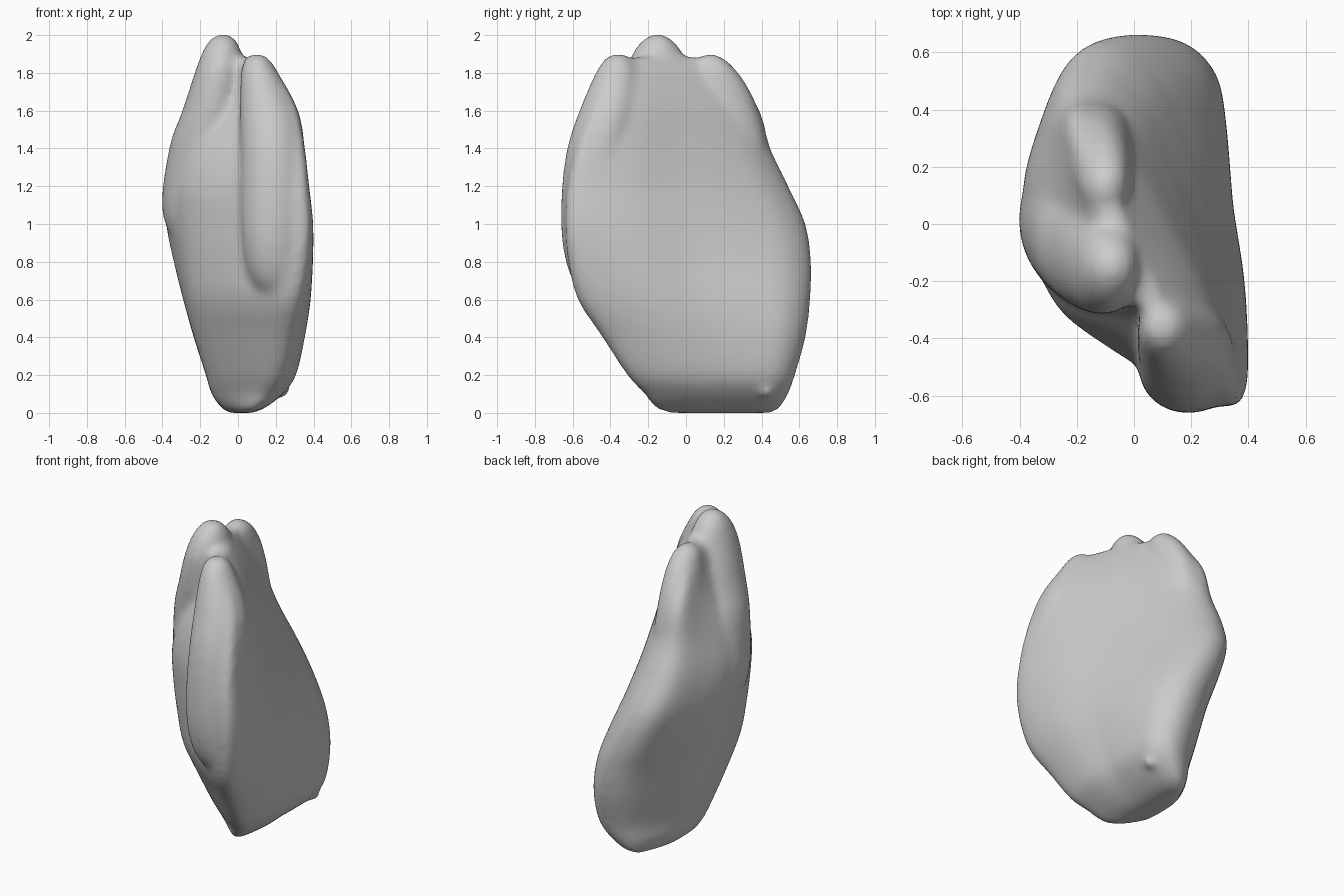
import bpy, bmesh, math
from mathutils import Vector


def spline(pts, steps, closed=False):
    """Catmull-Rom through tuples of any length."""
    n, out = len(pts), []
    get = (lambda i: pts[i % n]) if closed else (lambda i: pts[max(0, min(n - 1, i))])
    for i in range(n if closed else n - 1):
        for s in range(steps):
            t = s / steps
            out.append([0.5 * (2 * b + (c - a) * t + (2 * a - 5 * b + 4 * c - d) * t * t
                               + (3 * b - a - 3 * c + d) * t ** 3)
                        for a, b, c, d in zip(get(i - 1), get(i), get(i + 1), get(i + 2))])
    if not closed:
        out.append(list(pts[-1]))
    return out


def loft(bm, rings):
    rows = [[bm.verts.new(p) for p in r] for r in rings]
    n = len(rows[0])
    for a, b in zip(rows, rows[1:]):
        for i in range(n):
            j = (i + 1) % n
            bm.faces.new((a[i], a[j], b[j], b[i]))
    bm.faces.new(rows[0][::-1])
    bm.faces.new(rows[-1])


def slab_ring(z, a, b, c, d, k):
    """Outline fitted to one level; the back is fuller lower down."""
    full = 0.3 * max(0, 1 - z)
    return [((a + b) / 2 + u * (1 + full * max(0, v)) * (b - a) / 2 + k * v,
             (c + d) / 2 + v * (d - c) / 2, z) for u, v in outline]


bm = bmesh.new()

# main slab: one unit outline fitted to each level
outline = spline([(0.45, -1), (0.78, -0.92), (0.98, -0.45), (0.95, 0), (0.86, 0.5), (0.72, 0.82),
                  (0.38, 1), (-0.08, 0.93), (-0.54, 0.6), (-0.92, 0.22), (-1, -0.15),
                  (-0.9, -0.45), (-0.5, -0.67), (-0.12, -0.82)], 4, True)
# z, x min, x max, y min, y max, shear
levels = spline([(0.0, -0.05, 0.08, -0.10, 0.46, 0), (0.03, -0.09, 0.15, -0.17, 0.50, 0),
                 (0.1, -0.14, 0.24, -0.22, 0.54, 0), (0.2, -0.17, 0.31, -0.31, 0.575, 0),
                 (0.4, -0.235, 0.35, -0.44, 0.63, -0.02), (0.6, -0.29, 0.365, -0.57, 0.655, -0.06),
                 (0.8, -0.335, 0.345, -0.62, 0.66, -0.12), (1.0, -0.37, 0.31, -0.635, 0.63, -0.17),
                 (1.2, -0.37, 0.27, -0.625, 0.54, -0.19), (1.4, -0.31, 0.23, -0.58, 0.445, -0.20),
                 (1.6, -0.21, 0.165, -0.50, 0.39, -0.21), (1.75, -0.15, 0.10, -0.44, 0.285, -0.18),
                 (1.85, -0.11, 0.045, -0.39, 0.19, -0.13), (1.885, -0.06, 0.02, -0.32, 0.11, -0.09)], 4)
loft(bm, [slab_ring(*level) for level in levels])

# raised lobes: z, centre x, centre y, radius x, radius y
lobes = [
    # front lobe
    [(0.54, 0.23, -0.44, 0.03, 0.03), (0.7, 0.2, -0.49, 0.13, 0.11), (0.9, 0.19, -0.51, 0.165, 0.145),
     (1.15, 0.19, -0.50, 0.175, 0.16), (1.4, 0.185, -0.46, 0.17, 0.17), (1.6, 0.165, -0.41, 0.155, 0.155),
     (1.8, 0.115, -0.37, 0.10, 0.11), (1.88, 0.10, -0.36, 0.06, 0.065), (1.905, 0.10, -0.36, 0.01, 0.01)],
    # tall middle lobe
    [(0.8, -0.12, -0.05, 0.15, 0.15), (1.05, -0.18, 0.02, 0.22, 0.26), (1.4, -0.17, -0.04, 0.195, 0.24),
     (1.6, -0.135, -0.10, 0.16, 0.21), (1.8, -0.10, -0.145, 0.13, 0.17), (1.92, -0.085, -0.15, 0.10, 0.125),
     (1.985, -0.08, -0.15, 0.06, 0.065), (2.01, -0.08, -0.15, 0.01, 0.01)],
    # back lobe
    [(1.0, -0.06, 0.25, 0.15, 0.17), (1.4, -0.13, 0.25, 0.14, 0.18), (1.6, -0.125, 0.22, 0.12, 0.165),
     (1.75, -0.11, 0.175, 0.10, 0.14), (1.86, -0.10, 0.135, 0.07, 0.09), (1.907, -0.10, 0.13, 0.01, 0.01)],
]
for lobe in lobes:
    loft(bm, [[(x + rx * math.cos(i * math.pi / 16), y + ry * math.sin(i * math.pi / 16), z)
               for i in range(32)] for z, x, y, rx, ry in spline(lobe, 4)])

# little nub at the lower back corner
bmesh.ops.create_icosphere(bm, subdivisions=2, radius=0.035)
bm.verts.ensure_lookup_table()
for v in bm.verts[-42:]:
    v.co += Vector((0.24, 0.43, 0.11))

mesh = bpy.data.meshes.new("lobed_shell")
bm.to_mesh(mesh)
bm.free()
shell = bpy.data.objects.new("lobed_shell", mesh)
bpy.context.collection.objects.link(shell)

# fuse the parts into one soft surface
rm = shell.modifiers.new("fuse", 'REMESH')
rm.mode = 'VOXEL'
rm.voxel_size = 0.018
rm.use_smooth_shade = True
sm = shell.modifiers.new("soften", 'SMOOTH')
sm.factor = 0.5
sm.iterations = 18
